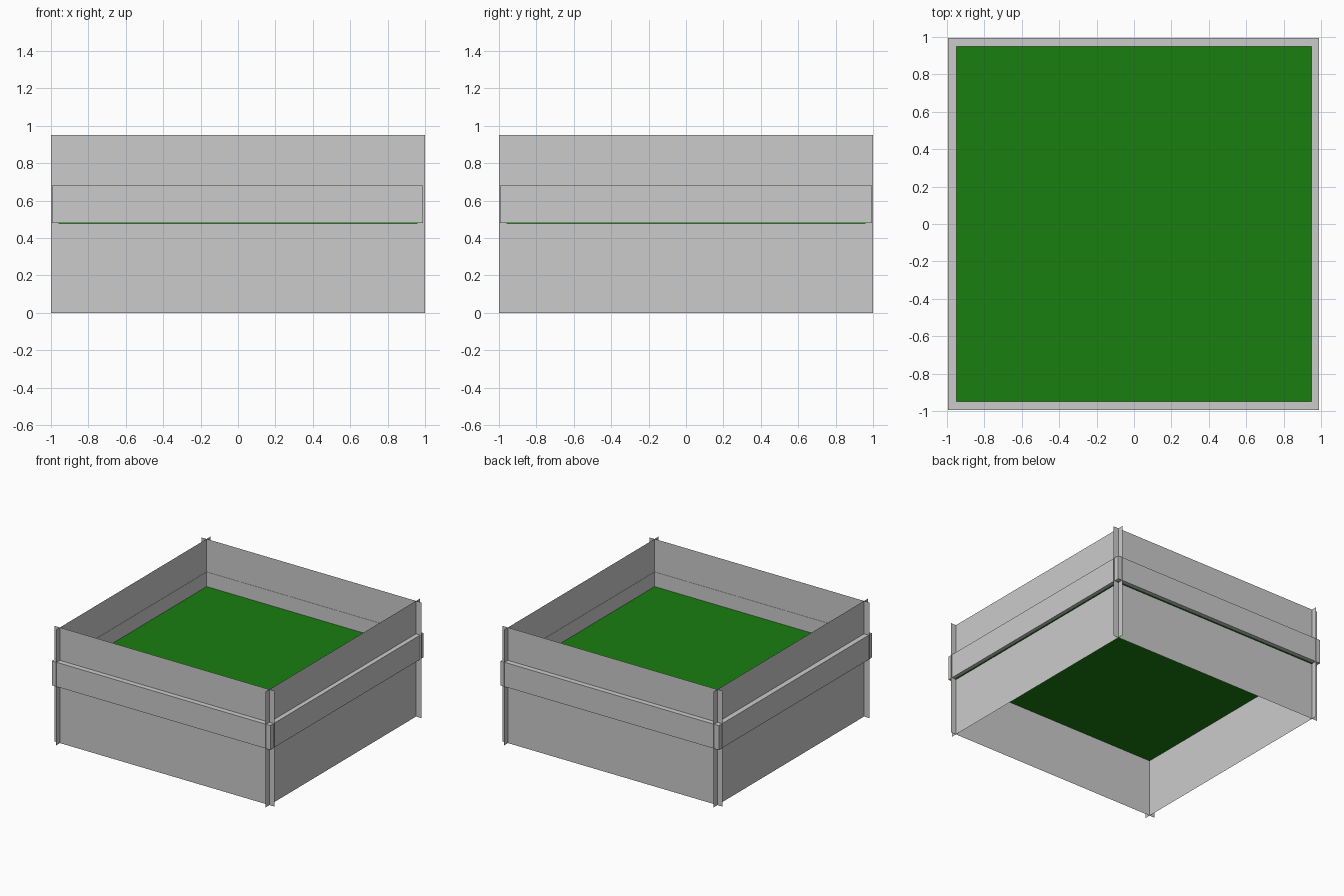
import bpy
import bmesh
from math import pi
from mathutils import Matrix

if "Cube" in bpy.data.objects:
    bpy.data.objects.remove(bpy.data.objects["Cube"])


def box(name, lo, hi, turn=0.0):
    """Axis-aligned box between two corners, turned about the z axis."""
    bm = bmesh.new()
    bmesh.ops.create_cube(bm, size=1)
    for v in bm.verts:
        v.co = [(lo[i] + hi[i]) / 2 + v.co[i] * (hi[i] - lo[i]) for i in range(3)]
    bm.transform(Matrix.Rotation(turn, 4, 'Z'))
    return finish(name, bm)


def wall(name, turn):
    """Thin single-sheet wall that overshoots the corners."""
    bm = bmesh.new()
    corners = [(-1, 0), (1, 0), (1, 0.95), (-1, 0.95)]
    bm.faces.new([bm.verts.new((x, -0.952, z)) for x, z in corners])
    bm.transform(Matrix.Rotation(turn, 4, 'Z'))
    return finish(name, bm)


def finish(name, bm):
    mesh = bpy.data.meshes.new(name)
    bm.to_mesh(mesh)
    bm.free()
    obj = bpy.data.objects.new(name, mesh)
    bpy.context.collection.objects.link(obj)
    return obj


# Four crossing walls
for i, side in enumerate(("front", "right", "back", "left")):
    wall(side + "_wall", i * pi / 2)

# Raised rail around the outside: long front and back bars, side bars between
box("front_rail", (-0.995, -0.995, 0.48), (0.99, -0.95, 0.68))
box("back_rail", (-0.995, 0.95, 0.48), (0.99, 0.995, 0.68))
box("right_rail", (0.95, -0.95, 0.48), (0.99, 0.95, 0.68))
box("left_rail", (-0.995, -0.95, 0.48), (-0.95, 0.95, 0.68))

# Green bed slab, its edge just passing through the walls
green = bpy.data.materials.new("green")
green.diffuse_color = (0.01, 0.21, 0.005, 1)
green.use_nodes = True
green.node_tree.nodes["Principled BSDF"].inputs["Base Color"].default_value = green.diffuse_color
bed = box("bed", (-0.96, -0.96, 0.476), (0.96, 0.96, 0.56))
bed.data.materials.append(green)
